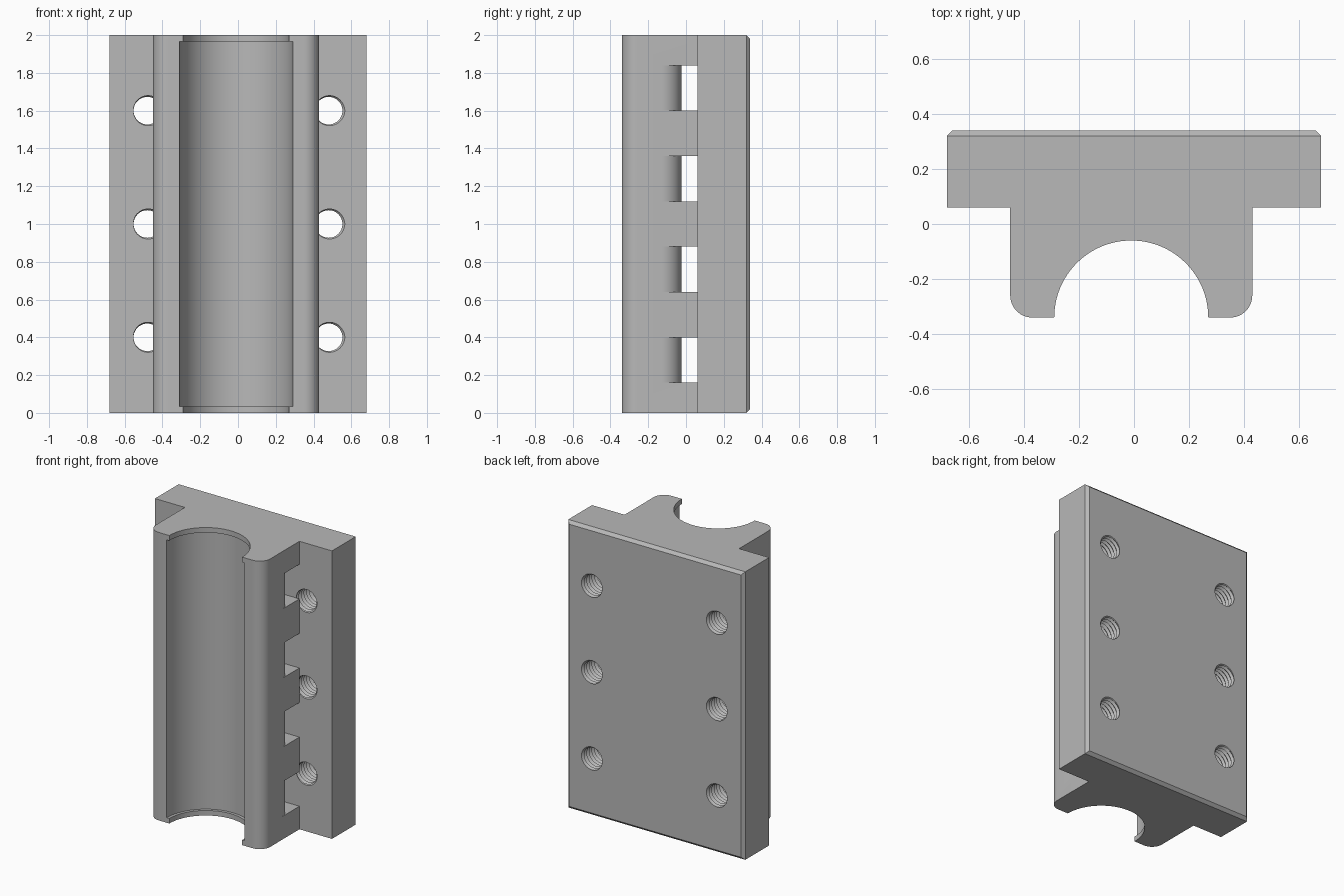
import bpy, bmesh
from math import sin, cos, pi, radians
from mathutils import Matrix, Vector

cube = bpy.data.objects.get("Cube")
if cube:
    bpy.data.objects.remove(cube, do_unlink=True)

GREY = (0.48, 0.48, 0.48, 1)
mat = bpy.data.materials.new("plain grey")
mat.use_nodes = True
mat.diffuse_color = GREY
mat.node_tree.nodes["Principled BSDF"].inputs["Base Color"].default_value = GREY

H = 2.0                      # overall height
LEFT, RIGHT = -0.45, 0.43    # sides of the saddle block
FRONT, SEAM, BACK = -0.34, 0.06, 0.34
BORE_X = -0.01


def make(name, bm):
    bmesh.ops.recalc_face_normals(bm, faces=bm.faces)
    me = bpy.data.meshes.new(name)
    bm.to_mesh(me)
    bm.free()
    ob = bpy.data.objects.new(name, me)
    bpy.context.collection.objects.link(ob)
    me.materials.append(mat)
    return ob


def arc(cx, cy, r, a0, a1, n=12):
    """Points along an arc, angles in degrees."""
    steps = [radians(a0 + (a1 - a0) * i / n) for i in range(n + 1)]
    return [(cx + r * cos(a), cy + r * sin(a)) for a in steps]


def extrude(bm, pts, z0, z1):
    """Upright prism from a plan outline."""
    face = bm.faces.new([bm.verts.new((x, y, z0)) for x, y in pts])
    res = bmesh.ops.extrude_face_region(bm, geom=[face])
    verts = [v for v in res["geom"] if isinstance(v, bmesh.types.BMVert)]
    bmesh.ops.translate(bm, vec=(0, 0, z1 - z0), verts=verts)


def cut(ob, cutter):
    cutter.hide_render = True
    mod = ob.modifiers.new("cut", "BOOLEAN")
    mod.operation, mod.solver, mod.object = "DIFFERENCE", "EXACT", cutter
    bpy.ops.object.select_all(action="DESELECT")
    ob.select_set(True)
    bpy.context.view_layer.objects.active = ob
    bpy.ops.object.modifier_apply(modifier=mod.name)
    bpy.data.objects.remove(cutter, do_unlink=True)


def smooth(ob):
    bpy.ops.object.select_all(action="DESELECT")
    ob.select_set(True)
    bpy.context.view_layer.objects.active = ob
    bpy.ops.object.shade_smooth_by_angle(angle=radians(30))


# Saddle block: rounded front corners and a half-round bore with end lips
R, BORE = 0.08, 0.28
outline = [(RIGHT, SEAM), (LEFT, SEAM)]
outline += arc(LEFT + R, FRONT + R, R, 180, 270)
outline += arc(BORE_X, FRONT, BORE, 180, 0, 48)
outline += arc(RIGHT - R, FRONT + R, R, 270, 360)
bm = bmesh.new()
extrude(bm, outline, 0, H)
block = make("saddle_block", bm)

# Wider pocket between the end lips
bm = bmesh.new()
extrude(bm, arc(BORE_X, FRONT, 0.30, -10, 190, 54), 0.035, 1.965)
cut(block, make("pocket_cutter", bm))

# Four cross slots whose front corners are rounded
Y0, S = -0.13, 0.105
slot = [(0.7, 0.15), (-0.7, 0.15), (-0.7, Y0)]
slot += arc(LEFT + S, Y0, S, 180, 90)
slot += arc(RIGHT - S, Y0, S, 90, 0)
slot += [(0.7, Y0)]
bm = bmesh.new()
for i in range(4):
    extrude(bm, slot, 0.16 + 0.48 * i, 0.40 + 0.48 * i)
cut(block, make("slot_cutter", bm))
smooth(block)

# Mounting plate with chamfered back edges
bm = bmesh.new()
bmesh.ops.create_cube(bm, size=1, matrix=Matrix.LocRotScale(
    Vector((0, (SEAM + BACK) / 2, H / 2)), None, Vector((1.36, BACK - SEAM, H))))
back_edges = [e for e in bm.edges if all(v.co.y > 0.3 for v in e.verts)]
bmesh.ops.bevel(bm, geom=back_edges, offset=0.02, segments=1, affect="EDGES")
plate = make("mounting_plate", bm)


# Threaded holes
def thread(bm, cx, cz, pitch=0.028, n=32, rows=30):
    verts = {}

    def vert(i, j):
        if j == n:
            i, j = i + 2, 0
        if (i, j) not in verts:
            r = 0.086 if i % 2 else 0.073
            a = 2 * pi * j / n
            y = SEAM - 0.07 + pitch * (i / 2 + j / n)
            verts[i, j] = bm.verts.new((cx + r * cos(a), y, cz + r * sin(a)))
        return verts[i, j]

    for i in range(rows):
        for j in range(n):
            bm.faces.new([vert(i, j), vert(i, j + 1),
                          vert(i + 1, j + 1), vert(i + 1, j)])


bm = bmesh.new()
for x in (-0.48, 0.48):
    for z in (0.4, 1.0, 1.6):
        thread(bm, x, z)
bmesh.ops.holes_fill(bm, edges=[e for e in bm.edges if e.is_boundary], sides=0)
cut(plate, make("thread_cutter", bm))
smooth(plate)
